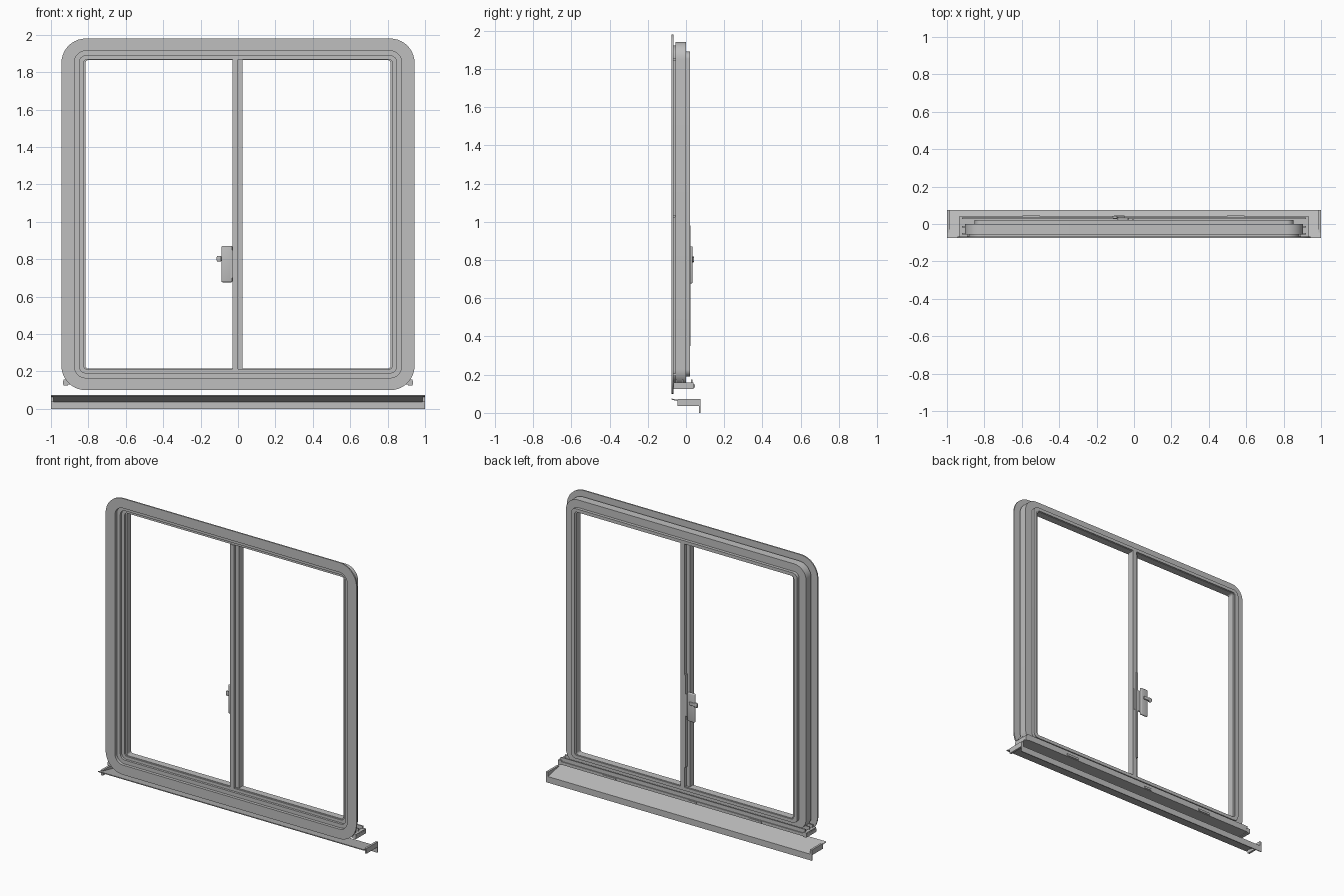
import bpy, bmesh, math

if "Cube" in bpy.data.objects:
    bpy.data.objects.remove(bpy.data.objects["Cube"])

grey = bpy.data.materials.new("window_grey")
grey.diffuse_color = (0.52, 0.52, 0.52, 1)
grey.use_nodes = True
grey.node_tree.nodes["Principled BSDF"].inputs["Base Color"].default_value = grey.diffuse_color
ZC = 1.04  # height of the window centre


def finish(name, bm):
    bmesh.ops.recalc_face_normals(bm, faces=bm.faces)
    me = bpy.data.meshes.new(name)
    bm.to_mesh(me)
    bm.free()
    me.materials.append(grey)
    ob = bpy.data.objects.new(name, me)
    bpy.context.collection.objects.link(ob)
    for o in bpy.context.selected_objects:
        o.select_set(False)
    ob.select_set(True)
    bpy.context.view_layer.objects.active = ob
    bpy.ops.object.shade_smooth_by_angle(angle=math.radians(30))
    return ob


def rounded(hw, hh, r, n=10):
    pts = []
    for k, (sx, sz) in enumerate([(1, 1), (-1, 1), (-1, -1), (1, -1)]):
        for i in range(n + 1):
            a = math.pi / 2 * (k + i / n)
            pts.append((sx * (hw - r) + r * math.cos(a), sz * (hh - r) + r * math.sin(a)))
    return pts


def ring(name, outer, inner, y0, y1):
    """Rounded rectangular frame; outer and inner are (half width, half height, radius)."""
    bm = bmesh.new()
    loops = [[bm.verts.new((x, y, z + ZC)) for x, z in rounded(*s)]
             for s, y in ((outer, y0), (outer, y1), (inner, y1), (inner, y0))]
    n = len(loops[0])
    for a in range(4):
        p, q = loops[a], loops[(a + 1) % 4]
        for i in range(n):
            j = (i + 1) % n
            bm.faces.new((p[i], p[j], q[j], q[i]))
    return finish(name, bm)


def box(name, x0, x1, y0, y1, z0, z1, bevel=0.0):
    bm = bmesh.new()
    bmesh.ops.create_cube(bm, size=1)
    for v in bm.verts:
        v.co = ((x0 + x1) / 2 + v.co.x * (x1 - x0), (y0 + y1) / 2 + v.co.y * (y1 - y0),
                (z0 + z1) / 2 + v.co.z * (z1 - z0))
    if bevel:
        bmesh.ops.bevel(bm, geom=bm.edges[:], offset=bevel, segments=3, profile=0.5, affect='EDGES')
    return finish(name, bm)


def extrude_x(name, profile, hw):
    """Sweep a closed y, z profile along x."""
    bm = bmesh.new()
    a, b = [[bm.verts.new((x, y, z)) for y, z in profile] for x in (-hw, hw)]
    n = len(a)
    for i in range(n):
        j = (i + 1) % n
        bm.faces.new((a[i], a[j], b[j], b[i]))
    bm.faces.new(a)
    bm.faces.new(b)
    return finish(name, bm)


def disc(name, x, y, z, r, depth):
    """Short cylinder with its axis along x."""
    bm = bmesh.new()
    bmesh.ops.create_cone(bm, cap_ends=True, segments=16, radius1=r, radius2=r, depth=depth)
    for v in bm.verts:
        v.co = (x + v.co.z, y + v.co.x, z + v.co.y)
    return finish(name, bm)


# window frame, stepped from the front flange to the rear sash
ring("front_flange", (0.944, 0.94, 0.13), (0.874, 0.874, 0.06), -0.075, -0.066)
ring("frame_neck", (0.882, 0.882, 0.068), (0.874, 0.874, 0.06), -0.066, -0.053)
ring("frame_body", (0.904, 0.902, 0.09), (0.848, 0.848, 0.035), -0.055, 0.0)
ring("inner_sash", (0.852, 0.85, 0.037), (0.826, 0.828, 0.02), -0.04, 0.021)
ring("glazing_seal", (0.828, 0.83, 0.02), (0.815, 0.825, 0.015), -0.03, 0.014)

# centre mullion: two overlapping stiles and a pull strip
box("fixed_stile", -0.03, 0.0, -0.045, 0.0, 0.212, 1.868)
box("sliding_stile", -0.003, 0.025, -0.025, 0.021, 0.212, 1.868)
box("pull_strip", -0.012, 0.0, -0.002, 0.024, 0.35, 0.98)

# latch beside the mullion
box("latch_plate", -0.088, -0.03, 0.018, 0.034, 0.677, 0.872, 0.006)
box("latch_mount", -0.04, 0.02, 0.012, 0.022, 0.70, 0.85)
box("latch_lever", -0.115, -0.05, 0.033, 0.043, 0.792, 0.814, 0.004)
box("latch_tip", -0.113, -0.09, 0.028, 0.043, 0.788, 0.818, 0.005)

# bottom track with three upstands
box("track_base", -0.935, 0.935, -0.066, 0.04, 0.13, 0.15)
for i, y in enumerate((-0.055, -0.02, 0.026)):
    box(f"track_upstand_{i}", -0.92, 0.92, y, y + 0.008, 0.15, 0.176)
for i, x in enumerate((-0.55, -0.08, 0.545)):
    hw = 0.028 if i == 1 else 0.047
    box(f"weep_clip_{i}", x - hw, x + hw, 0.04, 0.046, 0.134, 0.148)

# screws on both jambs, and the end caps of the sill
for s, side in ((-1, "left"), (1, "right")):
    for i, z in enumerate((0.2, 1.03, 1.85)):
        disc(f"{side}_screw_{i}", s * 0.886, -0.061, z, 0.007, 0.016)
    box(f"{side}_track_end", s * 0.922 - 0.012, s * 0.922 + 0.012, -0.066, 0.04, 0.126, 0.158)
    box(f"{side}_sill_cap", s * 0.993 - 0.007, s * 0.993 + 0.007, -0.045, 0.075, 0.037, 0.073)

# sloping sill with a turned-down rear lip
extrude_x("sill", [(-0.075, 0.075), (0.075, 0.042), (0.075, 0.0), (0.069, 0.0),
                   (0.069, 0.037), (-0.075, 0.069)], 1.0)
